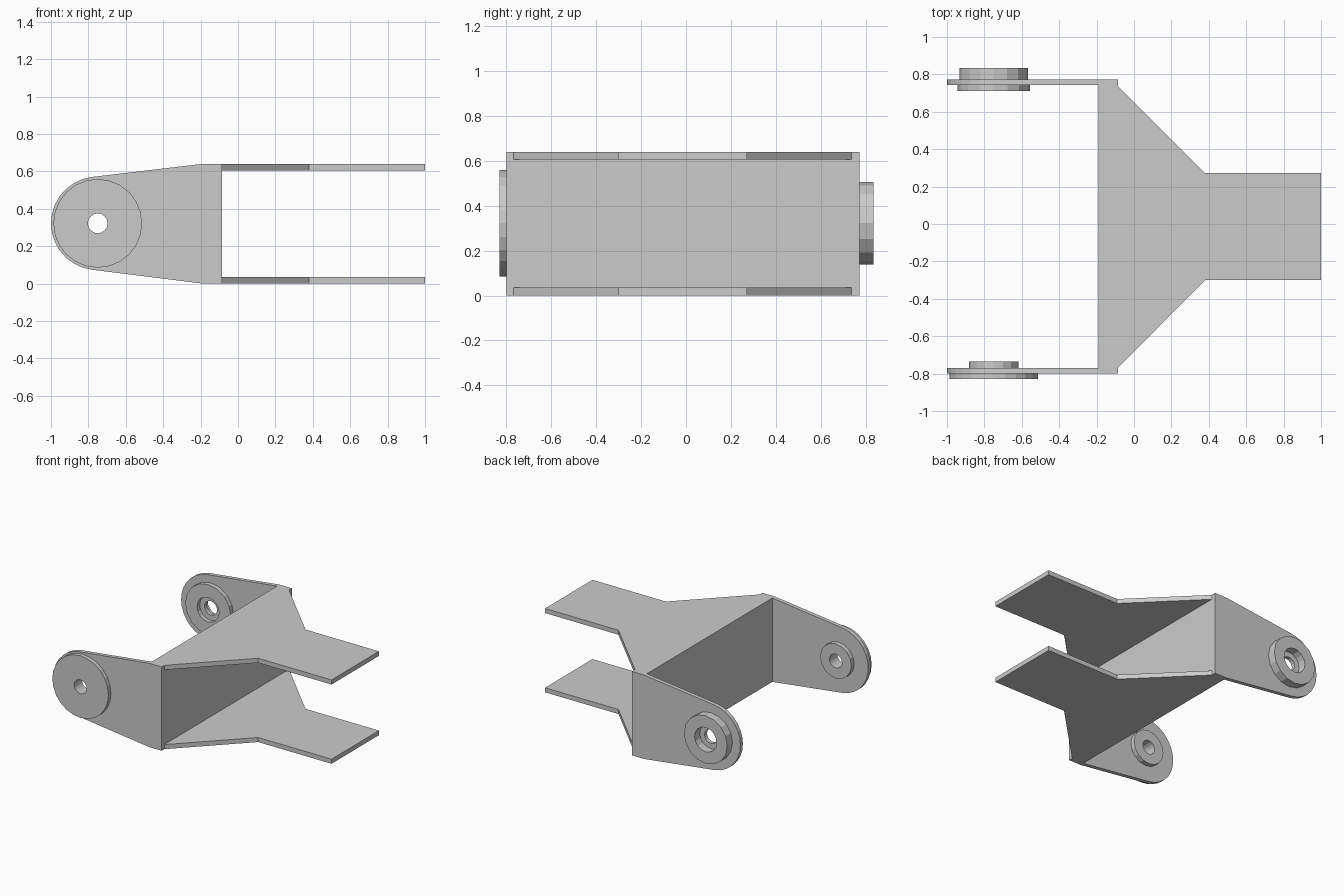
import bpy, bmesh, math
from mathutils import Vector
from mathutils.geometry import tessellate_polygon

if "Cube" in bpy.data.objects:
    bpy.data.objects.remove(bpy.data.objects["Cube"])

PIVOT = (-0.75, 0.322)


def circle(r, n, a0=0.0, a1=360.0, closed=True):
    """Points around the pivot in the x-z plane."""
    count = n if closed else n + 1
    return [(PIVOT[0] + r * math.cos(math.radians(a0 + (a1 - a0) * i / n)),
             PIVOT[1] + r * math.sin(math.radians(a0 + (a1 - a0) * i / n)))
            for i in range(count)]


def prism(name, loops, lo, hi, axis):
    """Extrude an outline (first loop) with holes (other loops) along y or z."""
    def place(p, d):
        return (p[0], d, p[1]) if axis == 'Y' else (p[0], p[1], d)
    bm = bmesh.new()
    flat = [p for loop in loops for p in loop]
    low = [bm.verts.new(place(p, lo)) for p in flat]
    high = [bm.verts.new(place(p, hi)) for p in flat]
    for tri in tessellate_polygon([[Vector((p[0], p[1], 0)) for p in l] for l in loops]):
        bm.faces.new([low[i] for i in tri])
        bm.faces.new([high[i] for i in reversed(tri)])
    start = 0
    for loop in loops:
        n = len(loop)
        for i in range(n):
            a, b = start + i, start + (i + 1) % n
            bm.faces.new((low[a], low[b], high[b], high[a]))
        start += n
    bmesh.ops.recalc_face_normals(bm, faces=bm.faces)
    mesh = bpy.data.meshes.new(name)
    bm.to_mesh(mesh)
    bm.free()
    obj = bpy.data.objects.new(name, mesh)
    bpy.context.collection.objects.link(obj)
    return obj


# Side arms: rounded nose tapering out to the cross wall, with a pivot hole
arm = circle(0.25, 14, 97, 263, closed=False) + [
    (-0.19, 0.0), (-0.085, 0.0), (-0.085, 0.64), (-0.19, 0.64)]
hole = circle(0.053, 16)
prism("arm_front", [arm, hole], -0.80, -0.77, 'Y')
prism("arm_back", [arm, hole], 0.742, 0.772, 'Y')

# Cross wall joining the two arms
wall = [(-0.19, 0.0), (-0.085, 0.0), (-0.085, 0.64), (-0.19, 0.64)]
prism("cross_wall", [wall], -0.77, 0.742, 'Y')

# Upper and lower tapered mounting plates
plate = [(-0.085, -0.768), (0.38, -0.30), (1.0, -0.30),
         (1.0, 0.272), (0.38, 0.272), (-0.085, 0.737)]
prism("lower_plate", [plate], 0.0, 0.035, 'Z')
prism("upper_plate", [plate], 0.605, 0.64, 'Z')

# Pivot bosses: name, outer radius, bore radius, y range, sides
for name, r, bore, lo, hi, n in (
        ("front_outer_boss", 0.237, 0.053, -0.83, -0.80, 24),
        ("front_inner_boss", 0.132, 0.053, -0.77, -0.735, 16),
        ("back_outer_boss", 0.183, 0.093, 0.772, 0.835, 16),
        ("back_inner_boss", 0.193, 0.093, 0.71, 0.742, 16)):
    prism(name, [circle(r, n), circle(bore, 16)], lo, hi, 'Y')
